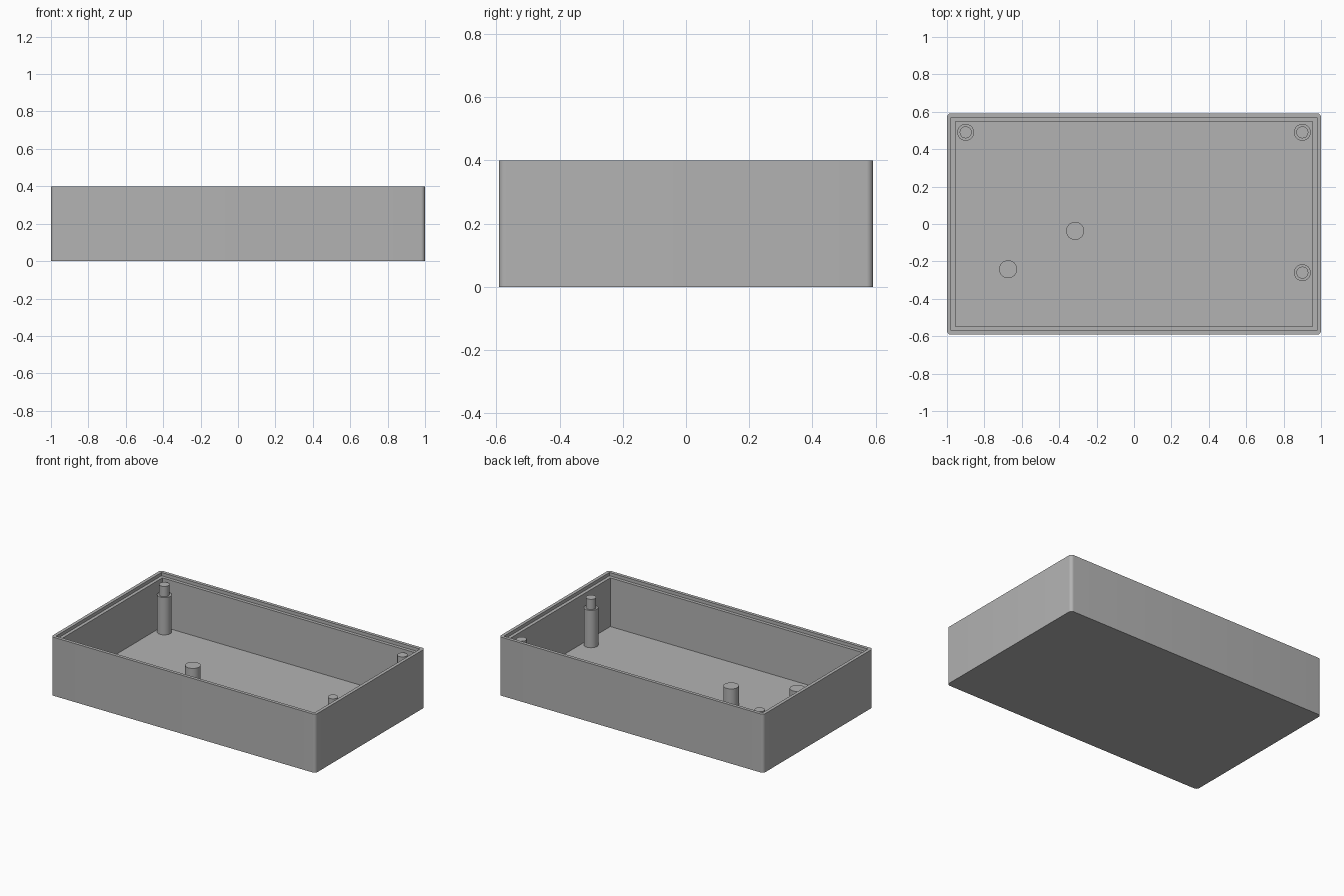
import bpy
import bmesh
from math import cos, sin, pi, radians

cube = bpy.data.objects.get("Cube")
if cube:
    bpy.data.objects.remove(cube, do_unlink=True)

HALF_X, HALF_Y, HEIGHT = 1.0, 0.592, 0.4
WALL, FLOOR = 0.045, 0.045
STEP = 0.0225          # width and depth of the rim rebate
CORNER = 0.022

grey = bpy.data.materials.new("plain grey")
grey.use_nodes = True
colour = (0.45, 0.45, 0.45, 1)
grey.diffuse_color = colour
grey.node_tree.nodes["Principled BSDF"].inputs["Base Color"].default_value = colour


def finish(bm, name):
    """Clean the mesh, make an object of it and shade it."""
    bmesh.ops.remove_doubles(bm, verts=bm.verts, dist=1e-5)
    bmesh.ops.recalc_face_normals(bm, faces=bm.faces)
    mesh = bpy.data.meshes.new(name)
    bm.to_mesh(mesh)
    bm.free()
    mesh.materials.append(grey)
    obj = bpy.data.objects.new(name, mesh)
    bpy.context.collection.objects.link(obj)
    bpy.ops.object.select_all(action="DESELECT")
    obj.select_set(True)
    bpy.context.view_layer.objects.active = obj
    bpy.ops.object.shade_smooth_by_angle(angle=radians(30))
    return obj


def skin(bm, rings):
    """Join successive rings with faces and cap both ends."""
    for low, high in zip(rings, rings[1:]):
        for i in range(len(low)):
            j = (i + 1) % len(low)
            bm.faces.new((low[i], low[j], high[j], high[i]))
    bm.faces.new(rings[0])
    bm.faces.new(rings[-1])


def rectangle(bm, inset, z, radius, steps=8):
    """Rectangle ring with corners of the given radius."""
    ring = []
    for q, (sx, sy) in enumerate(((1, 1), (-1, 1), (-1, -1), (1, -1))):
        for k in range(steps + 1):
            a = (q + k / steps) * pi / 2
            ring.append(bm.verts.new((sx * (HALF_X - inset - radius) + radius * cos(a),
                                      sy * (HALF_Y - inset - radius) + radius * sin(a), z)))
    return ring


def turned_post(name, x, y, profile, sides=32):
    """Round post from (radius, height) pairs."""
    bm = bmesh.new()
    skin(bm, [[bm.verts.new((x + r * cos(2 * pi * i / sides),
                             y + r * sin(2 * pi * i / sides), z))
               for i in range(sides)] for r, z in profile])
    return finish(bm, name)


# Open tray with rounded outer corners and a stepped rim
bm = bmesh.new()
tray = [(0, 0, CORNER), (0, HEIGHT, CORNER), (STEP, HEIGHT, 0),
        (STEP, HEIGHT - STEP, 0), (WALL, HEIGHT - STEP, 0), (WALL, FLOOR, 0)]
skin(bm, [rectangle(bm, *section) for section in tray])
finish(bm, "tray")

# Tall stepped pegs near the corners
BASE = FLOOR - 0.01
for name, x, y in (("back_right_peg", -0.9, 0.49), ("back_left_peg", 0.9, 0.49),
                   ("front_left_peg", 0.9, -0.26)):
    turned_post(name, x, y, [(0.045, BASE), (0.045, 0.3), (0.032, 0.3), (0.032, 0.37)])

# Short plain support posts
for name, x, y in (("middle_post", -0.315, -0.037), ("right_post", -0.673, -0.242)):
    turned_post(name, x, y, [(0.048, BASE), (0.048, 0.175)])
